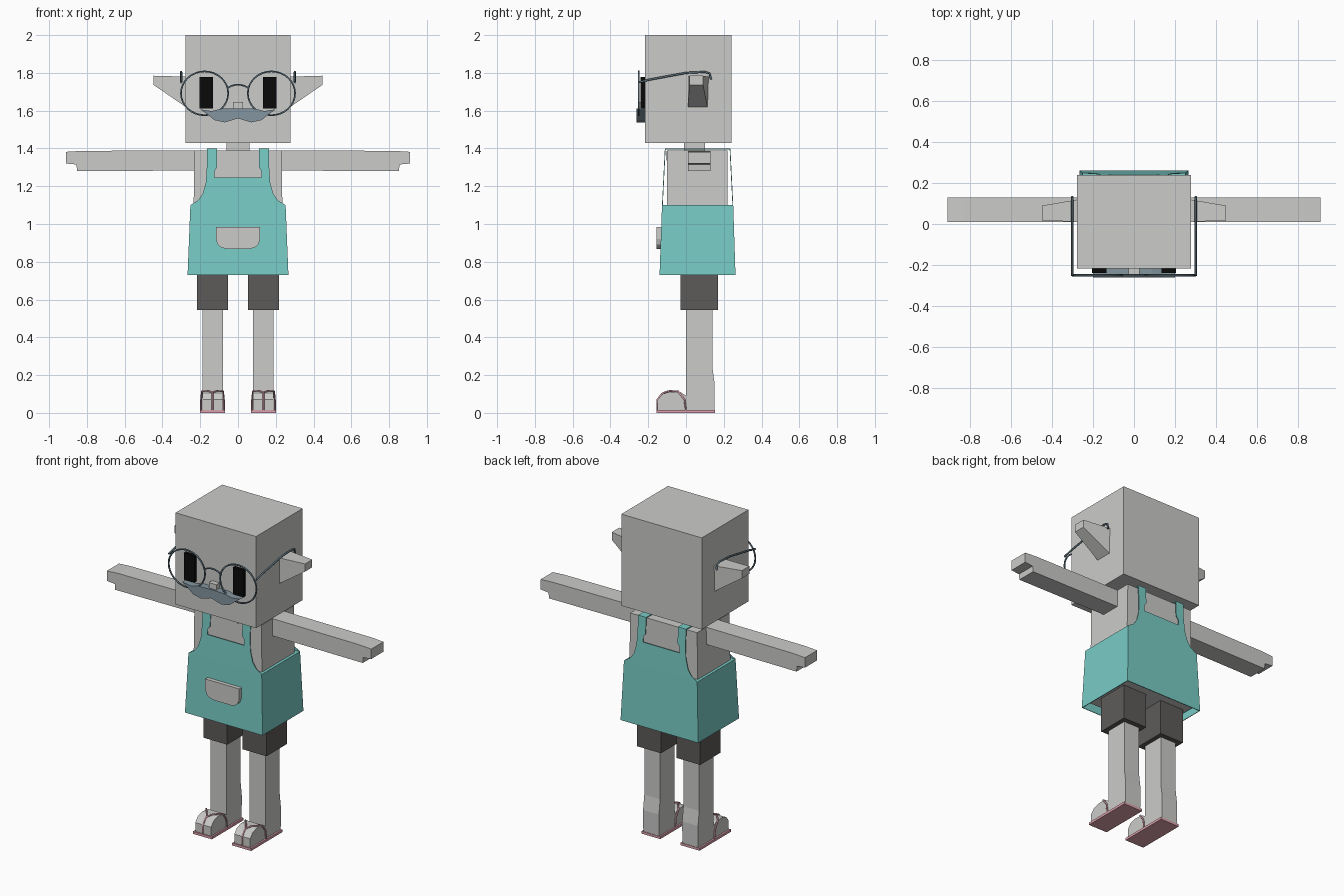
import bpy, bmesh, math

cube = bpy.data.objects.get("Cube")
if cube:
    bpy.data.objects.remove(cube, do_unlink=True)


def material(name, rgb):
    m = bpy.data.materials.new(name)
    m.use_nodes = True
    m.diffuse_color = (*rgb, 1)
    m.node_tree.nodes["Principled BSDF"].inputs["Base Color"].default_value = (*rgb, 1)
    return m


GREY = material("light grey", (0.6, 0.6, 0.59))
TEAL = material("apron teal", (0.19, 0.6, 0.56))
DARK = material("shorts charcoal", (0.11, 0.105, 0.1))
BLACK = material("eye black", (0.003, 0.003, 0.003))
SLATE = material("moustache slate", (0.23, 0.3, 0.35))
FRAME = material("spectacle steel", (0.1, 0.15, 0.18))
PINK = material("sandal pink", (0.72, 0.36, 0.42))


def finish(name, bm, mat):
    bmesh.ops.recalc_face_normals(bm, faces=bm.faces)
    mesh = bpy.data.meshes.new(name)
    bm.to_mesh(mesh)
    bm.free()
    mesh.materials.append(mat)
    ob = bpy.data.objects.new(name, mesh)
    bpy.context.collection.objects.link(ob)
    return ob


def loft(name, rings, mat, cap_start=True, cap_end=True):
    """Join rings of equal point count into one solid."""
    bm = bmesh.new()
    vs = [[bm.verts.new(p) for p in ring] for ring in rings]
    n = len(vs[0])
    for a, b in zip(vs, vs[1:]):
        for i in range(n):
            j = (i + 1) % n
            bm.faces.new((a[i], a[j], b[j], b[i]))
    if cap_start:
        bm.faces.new(vs[0])
    if cap_end:
        bm.faces.new(vs[-1])
    return finish(name, bm, mat)


def rect(x0, x1, y0, y1, z):
    return [(x0, y0, z), (x1, y0, z), (x1, y1, z), (x0, y1, z)]


def box(name, x, y, z, mat):
    return loft(name, [rect(*x, *y, z[0]), rect(*x, *y, z[1])], mat)


def plate(name, outline, y0, y1, mat):
    """Extrude an x-z outline along y."""
    return loft(name, [[(x, y, z) for x, z in outline] for y in (y0, y1)], mat)


def side_prism(name, outline, x0, x1, mat):
    """Extrude a y-z outline along x."""
    return loft(name, [[(x, y, z) for y, z in outline] for x in (x0, x1)], mat)


def mirrored(half):
    return half + [(-x, z) for x, z in reversed(half)]


def wire(name, points, radius, mat, cyclic=False):
    cu = bpy.data.curves.new(name, "CURVE")
    cu.dimensions = "3D"
    cu.bevel_depth = radius
    cu.bevel_resolution = 1
    cu.use_fill_caps = True
    sp = cu.splines.new("POLY")
    sp.points.add(len(points) - 1)
    for p, co in zip(sp.points, points):
        p.co = (*co, 1)
    sp.use_cyclic_u = cyclic
    cu.materials.append(mat)
    ob = bpy.data.objects.new(name, cu)
    bpy.context.collection.objects.link(ob)
    return ob


# Head, neck and torso
box("head", (-0.277, 0.277), (-0.218, 0.24), (1.43, 2.0), GREY)
box("neck", (-0.06, 0.06), (-0.01, 0.1), (1.37, 1.45), GREY)
loft("torso", [rect(-0.245, 0.245, -0.11, 0.23, 0.76),
               rect(-0.235, 0.235, -0.1, 0.22, 1.1),
               rect(-0.23, 0.23, -0.1, 0.22, 1.39)], GREY)
collar = [(0.085 * math.cos(a), 1.387 - 0.052 * math.sin(a))
          for a in [math.pi * i / 10 for i in range(11)]]
plate("collar", collar, -0.104, -0.098, GREY)

# Apron skirt, open at the bottom
skirt = loft("apron_skirt", [rect(-0.267, 0.267, -0.14, 0.262, 0.73),
                             rect(-0.252, 0.252, -0.127, 0.25, 1.1)], TEAL, cap_start=False)
shell = skirt.modifiers.new("thickness", "SOLIDIFY")
shell.thickness = 0.006
shell.offset = -1

# Apron bib with straps, front and back
bib = mirrored([(0.125, 1.245), (0.125, 1.28), (0.11, 1.3), (0.11, 1.4),
                (0.165, 1.4), (0.165, 1.3), (0.17, 1.22), (0.187, 1.16),
                (0.212, 1.125), (0.252, 1.1)])
for name, y, lean in (("front_bib", -0.127, 0.05), ("back_bib", 0.246, -0.05)):
    ob = plate(name, bib, y, y + 0.004, TEAL)
    for v in ob.data.vertices:
        v.co.y += lean * (v.co.z - 1.1)
for s, side in ((1, "left"), (-1, "right")):
    x = sorted((s * 0.11, s * 0.165))
    box(side + "_shoulder_strap", x, (-0.112, 0.235), (1.394, 1.4), TEAL)

# Apron pocket with rounded lower corners
pocket = mirrored([(0.117, 0.985), (0.117, 0.92), (0.108, 0.892),
                   (0.09, 0.876), (0.06, 0.868)])
plate("pocket", pocket, -0.155, -0.128, GREY)

# Face
for s, side in ((1, "left"), (-1, "right")):
    x = sorted((s * 0.133, s * 0.205))
    box(side + "_eye", x, (-0.24, -0.21), (1.612, 1.778), BLACK)
box("nose", (-0.026, 0.026), (-0.25, -0.21), (1.605, 1.645), GREY)
moustache = mirrored([(0.025, 1.612), (0.09, 1.61), (0.14, 1.598), (0.2, 1.607),
                      (0.165, 1.583), (0.125, 1.55), (0.07, 1.538), (0.03, 1.55), (0.004, 1.558)])
plate("moustache", moustache, -0.262, -0.21, SLATE)

# Spectacles
for s, side in ((1, "left"), (-1, "right")):
    ring = [(s * 0.177 + 0.125 * math.cos(a), -0.25, 1.692 + 0.116 * math.sin(a))
            for a in [math.tau * i / 32 for i in range(32)]]
    wire(side + "_rim", ring, 0.005, FRAME, cyclic=True)
    temple = [(-0.25, 1.75), (-0.19, 1.765), (0.0, 1.8), (0.1, 1.805),
              (0.125, 1.797), (0.132, 1.765)]
    wire(side + "_temple", [(s * 0.301, y, z) for y, z in temple], 0.006, FRAME)
wire("bridge", [(0.06 * t, -0.25, 1.738 - 0.02 * t * t)
                for t in (-1, -0.6, -0.2, 0.2, 0.6, 1)], 0.005, FRAME)

# Paired ears, arms, legs and sandals
for s, side in ((1, "left"), (-1, "right")):
    base = [(0.01, 1.78), (0.12, 1.78), (0.115, 1.615), (0.01, 1.615)]
    tip = [(0.018, 1.785), (0.09, 1.785), (0.09, 1.737), (0.018, 1.737)]
    loft(side + "_ear", [[(s * 0.27, y, z) for y, z in base],
                         [(s * 0.448, y, z) for y, z in tip]], GREY)

    arm = [(0.22, 1.283), (0.852, 1.28), (0.855, 1.315), (0.91, 1.32),
           (0.91, 1.382), (0.83, 1.387), (0.22, 1.39)]
    plate(side + "_arm", [(s * x, z) for x, z in arm], 0.01, 0.13, GREY)

    x = sorted((s * 0.053, s * 0.217))
    box(side + "_shorts_leg", x, (-0.03, 0.17), (0.545, 0.78), DARK)

    x = sorted((s * 0.08, s * 0.189))
    leg = [(0.0, 0.012), (0.15, 0.012), (0.152, 0.15), (0.14, 0.24),
           (0.14, 0.57), (0.0, 0.57)]
    side_prism(side + "_leg", leg, *x, GREY)
    foot = [(0.01, 0.012), (-0.15, 0.012), (-0.15, 0.07), (-0.125, 0.1),
            (-0.085, 0.112), (-0.03, 0.11), (0.01, 0.085)]
    side_prism(side + "_foot", foot, *x, GREY)

    x = sorted((s * 0.07, s * 0.2))
    box(side + "_sandal_sole", x, (-0.157, 0.153), (0, 0.015), PINK)
    mid = s * 0.135
    for e in (-1, 1):
        strap = [(mid + e * 0.06, 0.0, 0.012), (mid + e * 0.06, -0.008, 0.07),
                 (mid + e * 0.056, -0.04, 0.113), (mid + e * 0.02, -0.085, 0.116),
                 (mid, -0.115, 0.108)]
        wire(side + "_sandal_strap", strap, 0.005, PINK)
    wire(side + "_toe_strap", [(mid, -0.115, 0.108), (mid, -0.128, 0.101),
                               (mid, -0.152, 0.07), (mid, -0.152, 0.012)], 0.005, PINK)
